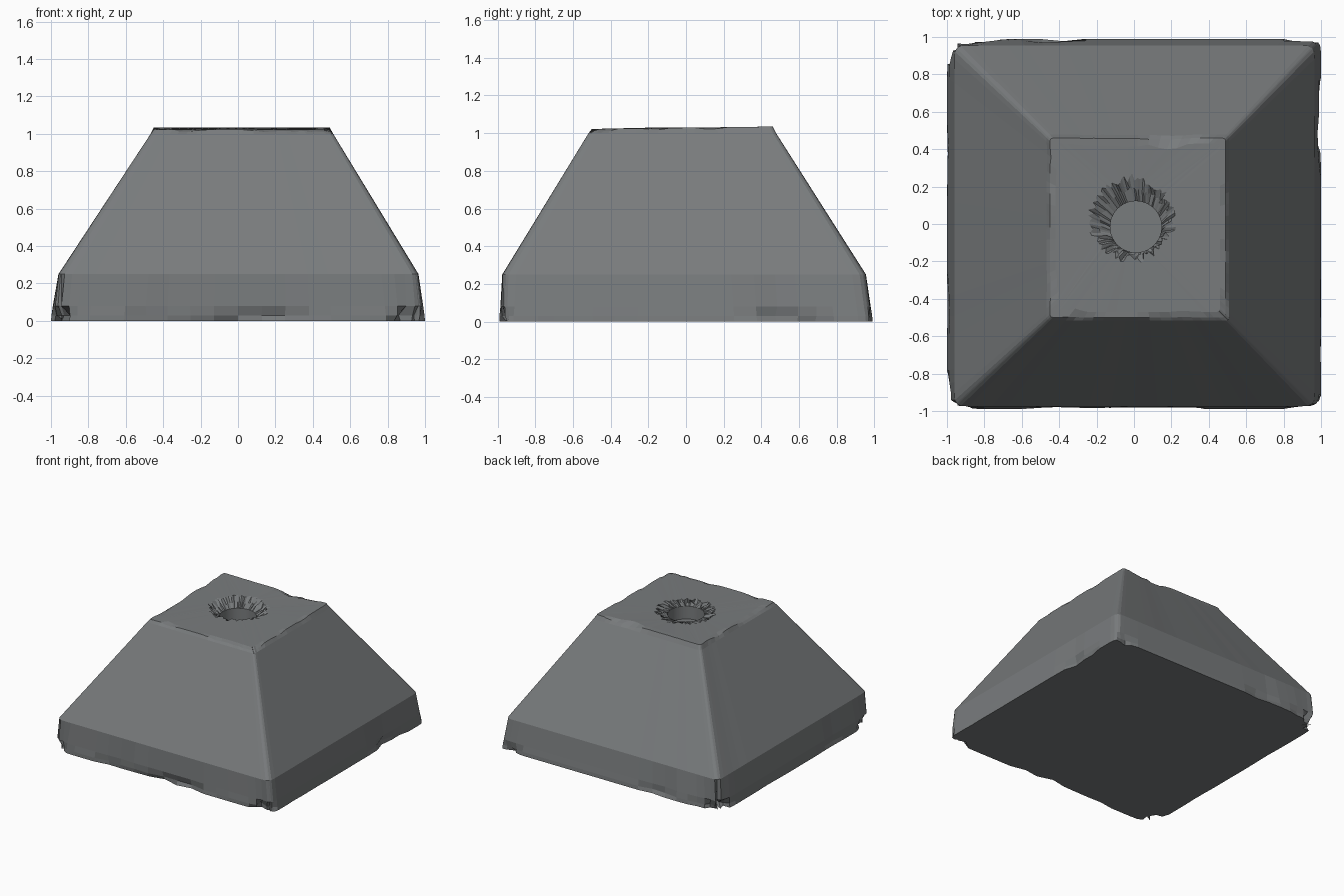
import bpy, bmesh, math, random
from mathutils import Vector, noise

if "Cube" in bpy.data.objects:
    bpy.data.objects.remove(bpy.data.objects["Cube"])

random.seed(4)
SEG = 24           # points per side of every ring
HOLE = (0.01, -0.015)


def chip(p, freq, size, bias=0.08):
    """Patchy, jagged chip depth: mostly zero, biting in clusters."""
    return max(0.0, noise.noise(Vector(p) * freq) - bias) * size * random.uniform(0.4, 1.6)


def square_ring(z, x0, x1, y0, y1, c, bite=0.0, drop=0.0, tilt=0.0):
    """Rounded square ring; bite pulls points inward, drop lowers them."""
    pts = []
    cx, cy, hx, hy = (x0 + x1) / 2, (y0 + y1) / 2, (x1 - x0) / 2, (y1 - y0) / 2
    for k in range(4):
        for i in range(SEG):
            s = math.sin(math.pi / 2 * (2 * i / SEG - 1))
            a, b = 1.0, s
            if abs(s) > 1 - c:
                d = Vector((c, abs(s) - (1 - c))).normalized() * c
                a, b = 1 - c + d.x, math.copysign(1 - c + d.y, s)
            for _ in range(k):
                a, b = -b, a
            x, y = cx + a * hx, cy + b * hy
            f = 1 - chip((x, y, z), 4.5, bite) * (1.8 if abs(s) > 0.9 else 1)
            pts.append((cx + (x - cx) * f, cy + (y - cy) * f,
                        z + tilt * y - chip((x + 7, y, z), 5, drop)))
    return pts


def round_ring(z, r, jag=0.0, dz=0.0, shift=(0, 0)):
    """Circular ring around the hole, optionally jagged."""
    pts = []
    for i in range(4 * SEG):
        t = math.radians(-45) + math.tau * i / (4 * SEG)
        rr = r + jag * random.uniform(-1, 1)
        pts.append((HOLE[0] + shift[0] + rr * math.cos(t),
                    HOLE[1] + shift[1] + rr * math.sin(t),
                    z + random.uniform(-dz, dz)))
    return pts


rings = [
    # base band with chipped lower edge
    square_ring(0.0, -1.0, 1.0, -0.99, 0.99, 0.06, bite=0.05),
    square_ring(0.03, -0.997, 0.997, -0.99, 0.988, 0.06, bite=0.06),
    square_ring(0.08, -0.99, 0.99, -0.985, 0.98, 0.06, bite=0.02),
    square_ring(0.25, -0.96, 0.965, -0.975, 0.955, 0.05),
    # sloping sides up to the chipped top edge
    square_ring(1.00, -0.467, 0.509, -0.517, 0.478, 0.04, bite=0.015),
    square_ring(1.029, -0.45, 0.49, -0.50, 0.46, 0.04, bite=0.03, drop=0.04, tilt=0.013),
    square_ring(1.029, -0.42, 0.46, -0.47, 0.43, 0.04, bite=0.10, tilt=0.013),
    # broken rim, then the clean hole
    round_ring(1.029, 0.215, 0.025, 0.0, (-0.02, 0.045)),
    round_ring(1.005, 0.175, 0.015, 0.012, (-0.01, 0.025)),
    round_ring(0.985, 0.137),
    round_ring(0.88, 0.137),
]

# Loft the rings into one solid block
bm = bmesh.new()
loops = [[bm.verts.new(p) for p in ring] for ring in rings]
n = 4 * SEG
for lo, hi in zip(loops, loops[1:]):
    for i in range(n):
        j = (i + 1) % n
        bm.faces.new((lo[i], lo[j], hi[j], hi[i]))
bm.faces.new(loops[0][::-1])   # underside
bm.faces.new(loops[-1])        # hole floor
bmesh.ops.recalc_face_normals(bm, faces=bm.faces[:])

mesh = bpy.data.meshes.new("concrete_pier_block")
bm.to_mesh(mesh)
bm.free()
block = bpy.data.objects.new("concrete_pier_block", mesh)
bpy.context.collection.objects.link(block)

grey = bpy.data.materials.new("concrete grey")
grey.diffuse_color = (0.19, 0.2, 0.205, 1)
grey.use_nodes = True
grey.node_tree.nodes["Principled BSDF"].inputs["Base Color"].default_value = grey.diffuse_color
mesh.materials.append(grey)
